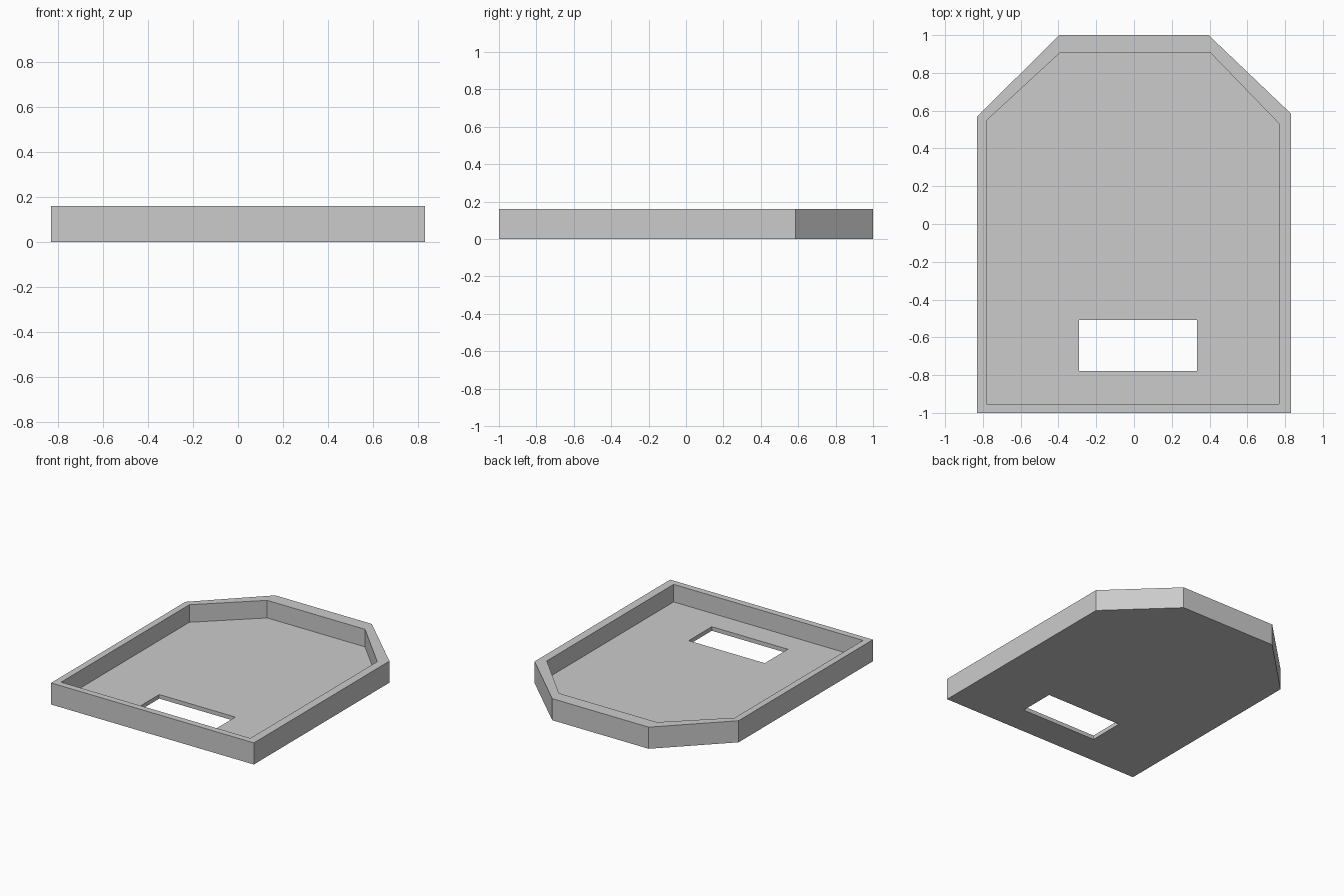
import bpy
import bmesh

if "Cube" in bpy.data.objects:
    bpy.data.objects.remove(bpy.data.objects["Cube"], do_unlink=True)

HEIGHT, FLOOR = 0.16, 0.03

grey = bpy.data.materials.new("light_grey")
grey.use_nodes = True
grey.diffuse_color = (0.6, 0.6, 0.6, 1)
grey.node_tree.nodes["Principled BSDF"].inputs["Base Color"].default_value = (0.6, 0.6, 0.6, 1)


def prism(name, outline, bottom, top):
    """Extrude a counter-clockwise outline upwards into a closed solid."""
    bm = bmesh.new()
    base = bm.faces.new([bm.verts.new((x, y, bottom)) for x, y in outline])
    grown = bmesh.ops.extrude_face_region(bm, geom=[base], use_keep_orig=True)["geom"]
    verts = [g for g in grown if isinstance(g, bmesh.types.BMVert)]
    bmesh.ops.translate(bm, verts=verts, vec=(0, 0, top - bottom))
    bmesh.ops.recalc_face_normals(bm, faces=bm.faces)
    mesh = bpy.data.meshes.new(name)
    bm.to_mesh(mesh)
    bm.free()
    mesh.materials.append(grey)
    obj = bpy.data.objects.new(name, mesh)
    bpy.context.collection.objects.link(obj)
    return obj


def cut(target, cutter):
    """Subtract the cutter, apply the result and discard the cutter."""
    cutter.hide_render = True
    mod = target.modifiers.new("cut", "BOOLEAN")
    mod.operation = "DIFFERENCE"
    mod.solver = "EXACT"
    mod.object = cutter
    bpy.context.view_layer.objects.active = target
    bpy.ops.object.modifier_apply(modifier=mod.name)
    bpy.data.objects.remove(cutter, do_unlink=True)


# Tray body with two clipped back corners
tray = prism("tray", [(-0.83, -1), (0.83, -1), (0.83, 0.585),
                      (0.395, 1), (-0.395, 1), (-0.83, 0.57)], 0, HEIGHT)

# Open recess inside the rim
cut(tray, prism("recess_cutter", [(-0.782, -0.952), (0.768, -0.952), (0.768, 0.531),
                                  (0.407, 0.904), (-0.394, 0.904), (-0.782, 0.547)],
                FLOOR, HEIGHT + 0.1))

# Rectangular slot through the floor
cut(tray, prism("slot_cutter", [(-0.29, -0.777), (0.333, -0.777),
                                (0.333, -0.507), (-0.29, -0.507)], -0.1, HEIGHT))
